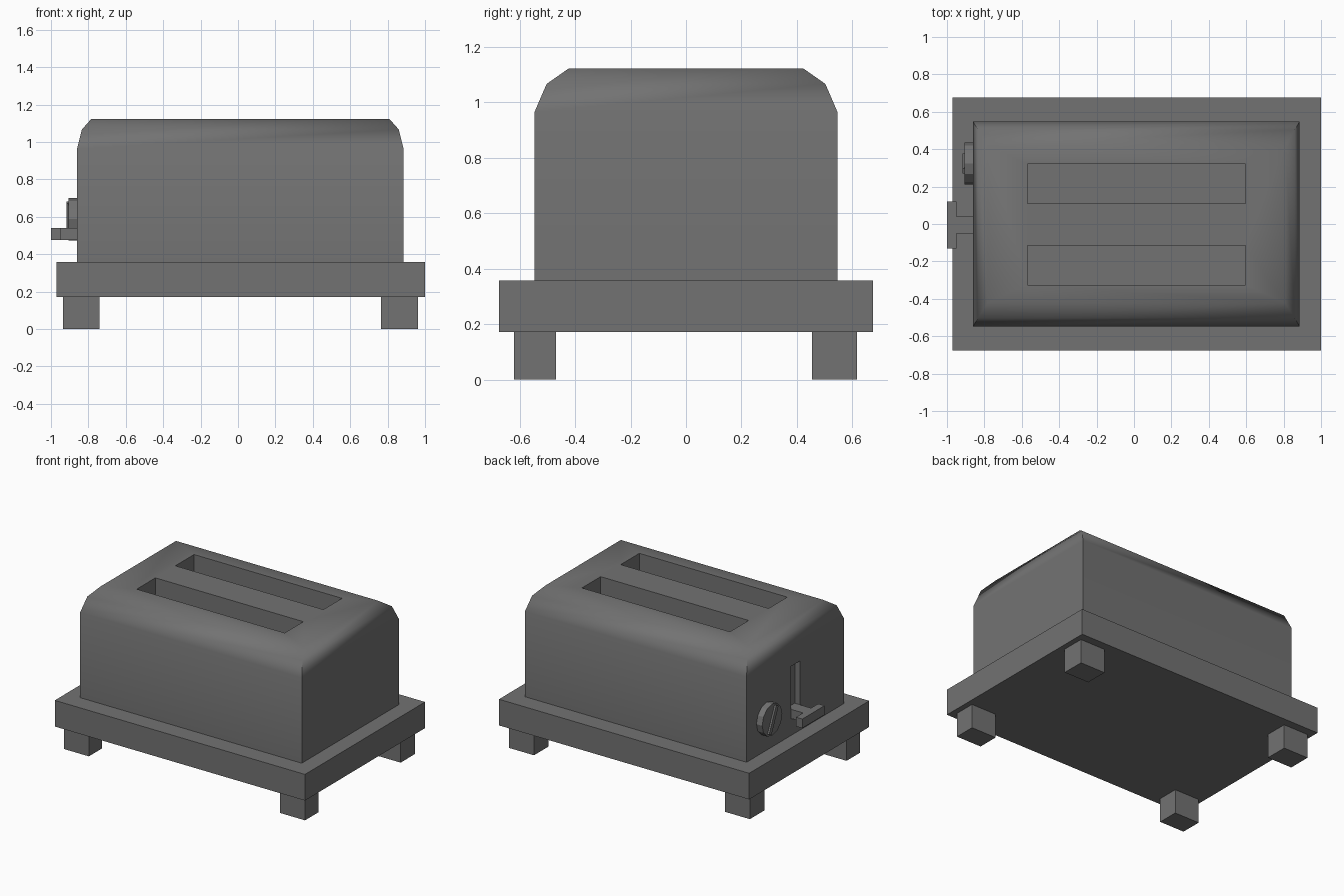
import bpy, bmesh, math
from mathutils import Matrix

if "Cube" in bpy.data.objects:
    bpy.data.objects.remove(bpy.data.objects["Cube"])

grey = bpy.data.materials.new("mid grey")
grey.diffuse_color = (0.17, 0.17, 0.17, 1)
grey.use_nodes = True
grey.node_tree.nodes["Principled BSDF"].inputs["Base Color"].default_value = grey.diffuse_color


def make(name, bm):
    bmesh.ops.recalc_face_normals(bm, faces=bm.faces[:])
    me = bpy.data.meshes.new(name)
    bm.to_mesh(me)
    bm.free()
    me.materials.append(grey)
    ob = bpy.data.objects.new(name, me)
    bpy.context.collection.objects.link(ob)
    return ob


def box(name, x, y, z):
    bm = bmesh.new()
    bmesh.ops.create_cube(bm, size=1)
    for v in bm.verts:
        for i, (a, b) in enumerate((x, y, z)):
            v.co[i] = a if v.co[i] < 0 else b
    return make(name, bm)


# Base tray and four feet
box("base", (-0.97, 1.0), (-0.675, 0.675), (0.172, 0.358))
for side, x in (("left", (-0.935, -0.74)), ("right", (0.765, 0.962))):
    for end, y in (("front", (-0.62, -0.47)), ("back", (0.455, 0.617))):
        box(f"{end}_{side}_foot", x, y, (0, 0.172))

# Body: stacked rectangles giving rounded shoulders; (half x, half y, z)
rings = [(0.8725, 0.547, 0.358), (0.8725, 0.547, 0.965),
         (0.847, 0.503, 1.067), (0.797, 0.423, 1.123)]
bm = bmesh.new()
loops = [[bm.verts.new((0.0125 + sx * hx, sy * hy, z))
          for sx, sy in ((-1, -1), (1, -1), (1, 1), (-1, 1))]
         for hx, hy, z in rings]
for lo, hi in zip(loops, loops[1:]):
    for i in range(4):
        j = (i + 1) % 4
        bm.faces.new((lo[i], lo[j], hi[j], hi[i]))
bm.faces.new(loops[0][::-1])
bm.faces.new(loops[-1])
body = make("body", bm)

# Bread slots and lever track cut out of the body
cutters = [box("front_slot_cutter", (-0.57, 0.595), (-0.325, -0.115), (0.6, 1.3)),
           box("back_slot_cutter", (-0.57, 0.595), (0.11, 0.32), (0.6, 1.3)),
           box("lever_track_cutter", (-1.0, -0.82), (-0.055, 0.045), (0.475, 0.85))]
bpy.context.view_layer.objects.active = body
body.select_set(True)
for c in cutters:
    c.hide_render = True
    m = body.modifiers.new(c.name, 'BOOLEAN')
    m.operation = 'DIFFERENCE'
    m.solver = 'EXACT'
    m.object = c
    bpy.ops.object.modifier_apply(modifier=m.name)
for c in cutters:
    bpy.data.objects.remove(c)
bpy.ops.object.shade_smooth_by_angle(angle=math.radians(60))

# Lever: stem and cross handle
box("lever_stem", (-0.95, -0.815), (-0.05, 0.04), (0.475, 0.54))
box("lever_handle", (-1.0, -0.95), (-0.13, 0.12), (0.475, 0.54))

# Browning knob with a tilted grip bar
bm = bmesh.new()
bmesh.ops.create_cone(bm, cap_ends=True, segments=12, radius1=0.113, radius2=0.113,
                      depth=0.055,
                      matrix=Matrix.Translation((-0.8775, 0.323, 0.587))
                      @ Matrix.Rotation(math.pi / 2, 4, 'Y'))
make("knob", bm)
bar = box("knob_grip", (-0.018, 0.018), (-0.015, 0.015), (-0.098, 0.098))
bar.rotation_euler.x = math.radians(24)
bar.location = (-0.9, 0.323, 0.587)
